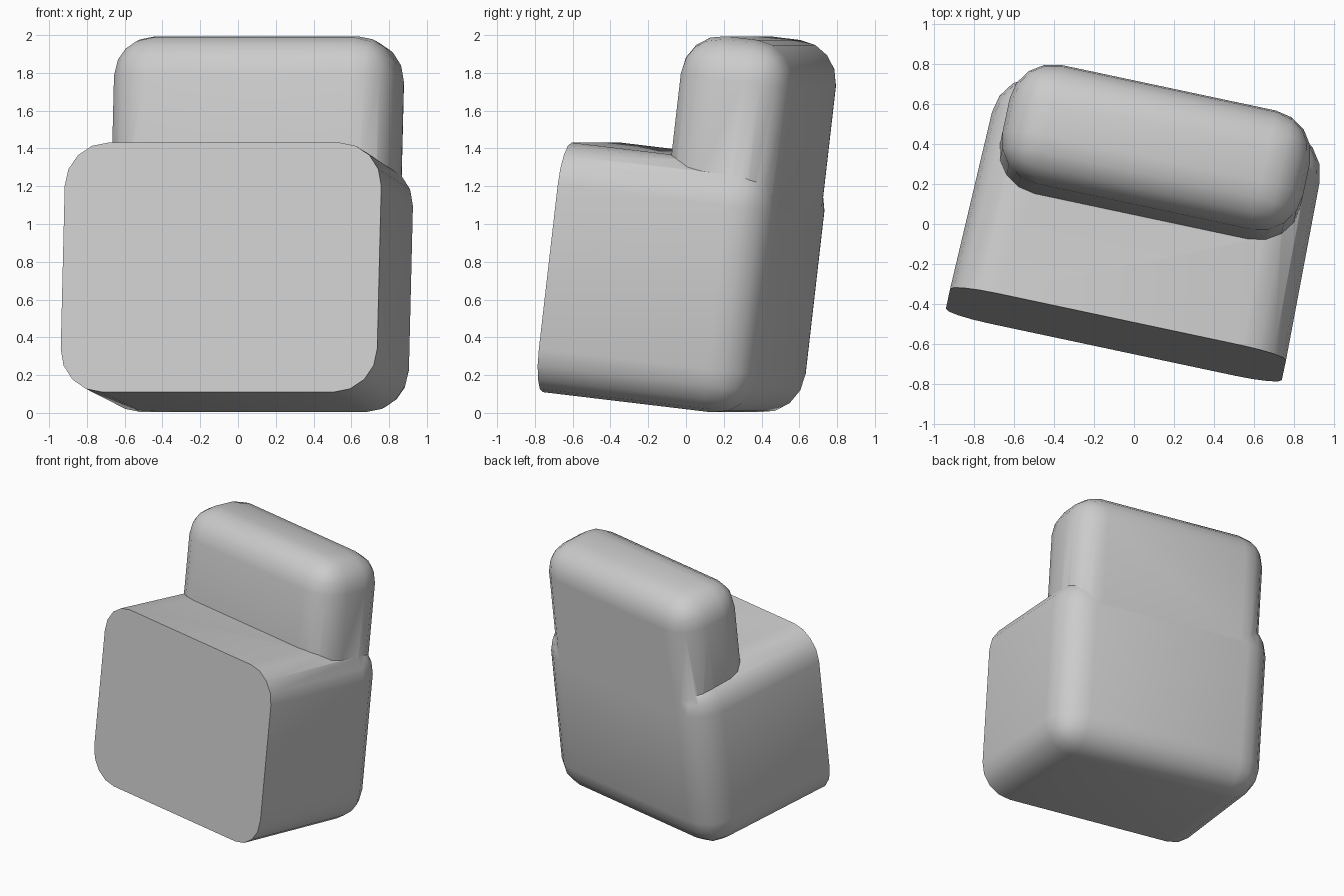
import bpy, bmesh, math
from mathutils import Matrix, Vector

if "Cube" in bpy.data.objects:
    bpy.data.objects.remove(bpy.data.objects["Cube"])

# Whole chair is turned about z and leaned back
POSE = Matrix.Rotation(math.radians(-12), 4, 'Z') @ Matrix.Rotation(math.radians(-6.7), 4, 'X')


def rounded_block(name, lo, hi, radius, sharp_axis, taper=0.0):
    """Box with all edges rounded except those around its low face on sharp_axis."""
    bm = bmesh.new()
    bmesh.ops.create_cube(bm, size=1)
    lo, hi = Vector(lo), Vector(hi)
    mid = (lo + hi) / 2
    for v in bm.verts:
        back = v.co.y > 0
        v.co = mid + Vector(v.co[i] * (hi[i] - lo[i]) for i in range(3))
        if back:
            v.co.x -= math.copysign(taper, v.co.x - mid.x)
    limit = lo[sharp_axis] + 1e-4
    edges = [e for e in bm.edges if any(v.co[sharp_axis] > limit for v in e.verts)]
    bmesh.ops.bevel(bm, geom=edges, offset=radius, segments=4, profile=0.5,
                    affect='EDGES', clamp_overlap=True)
    bmesh.ops.recalc_face_normals(bm, faces=bm.faces)
    bm.transform(POSE)
    mesh = bpy.data.meshes.new(name)
    bm.to_mesh(mesh)
    bm.free()
    obj = bpy.data.objects.new(name, mesh)
    bpy.context.collection.objects.link(obj)
    return obj


# Seat block: flat sharp front, rounded elsewhere, slightly narrower at the back
chair = rounded_block("chair", (-0.83, -0.644, 0.035), (0.883, 0.497, 1.365), 0.23, 1, 0.026)
# Backrest: rounded slab whose lower end sits inside the seat
backrest = rounded_block("backrest", (-0.737, -0.115, 0.6), (0.795, 0.494, 2.02), 0.22, 2)

# Merge the two into one shell
union = chair.modifiers.new("union", 'BOOLEAN')
union.operation = 'UNION'
union.solver = 'EXACT'
union.object = backrest
bpy.context.view_layer.objects.active = chair
chair.select_set(True)
bpy.ops.object.modifier_apply(modifier="union")
bpy.data.objects.remove(backrest)
bpy.ops.object.shade_smooth_by_angle(angle=math.radians(40))
